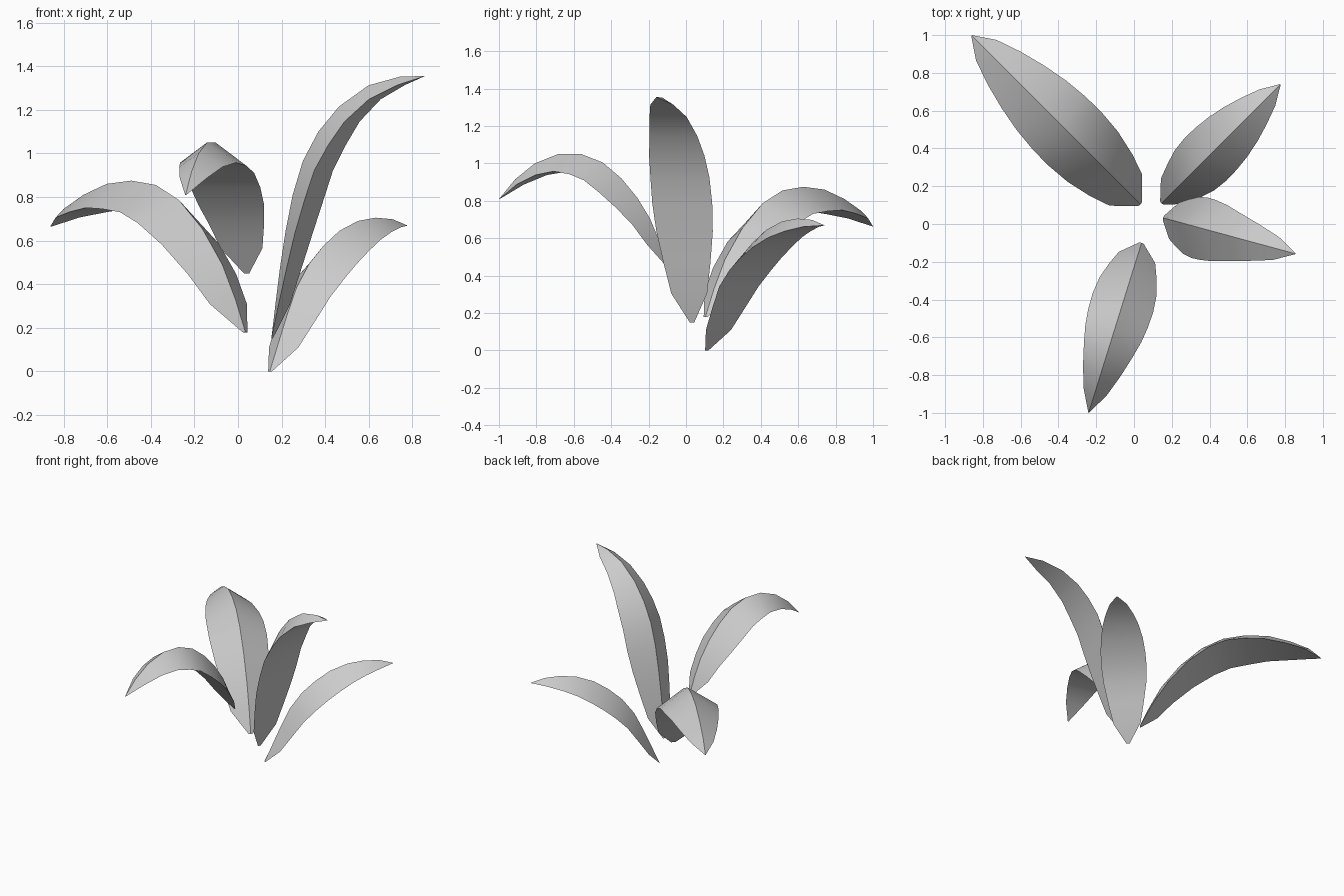
import bpy, bmesh
from math import radians, cos, sin
from mathutils import Vector

if "Cube" in bpy.data.objects:
    bpy.data.objects.remove(bpy.data.objects["Cube"])

CENTRE = Vector((0.087, 0.051, 0))

# Half width and edge droop at each station from base to tip
WIDTH = [0.015, 0.12, 0.157, 0.188, 0.20, 0.197, 0.185, 0.16, 0.124, 0.077, 0.003]
DROOP = [0.002, 0.05, 0.08, 0.105, 0.125, 0.13, 0.13, 0.112, 0.085, 0.047, 0.002]


def leaf(name, angle, scale, rib):
    """Solid leaf: ridged top along the midrib (distance out, height), flat underside."""
    a = radians(angle)
    out = Vector((cos(a), sin(a), 0))
    side = Vector((-sin(a), cos(a), 0))
    up = Vector((0, 0, 1))
    bm = bmesh.new()
    rows = []
    for i, (r, z) in enumerate(rib):
        p, q = rib[max(i - 1, 0)], rib[min(i + 1, len(rib) - 1)]
        t = Vector((q[0] - p[0], q[1] - p[1])).normalized()
        mid = CENTRE + out * r + up * z
        drop = (out * t.y - up * t.x) * DROOP[i] * scale
        w = side * WIDTH[i] * scale
        rows.append([bm.verts.new(v) for v in (mid + drop - w, mid, mid + drop + w)])
    for lo, hi in zip(rows, rows[1:]):
        for k in range(3):
            n = (k + 1) % 3
            bm.faces.new((lo[k], hi[k], hi[n], lo[n]))
    bm.faces.new(rows[0])
    bm.faces.new(rows[-1])
    bmesh.ops.recalc_face_normals(bm, faces=bm.faces)
    me = bpy.data.meshes.new(name)
    bm.to_mesh(me)
    bm.free()
    ob = bpy.data.objects.new(name, me)
    bpy.context.collection.objects.link(ob)
    bpy.ops.object.select_all(action='DESELECT')
    ob.select_set(True)
    bpy.context.view_layer.objects.active = ob
    bpy.ops.object.shade_smooth_by_angle(angle=radians(30))


# Tall upright leaf on the right
leaf("leaf_tall", -15.2, 0.83, [
    (.07, .15), (.088, .31), (.11, .48), (.137, .65), (.17, .81), (.218, .965),
    (.292, 1.10), (.39, 1.215), (.53, 1.312), (.68, 1.352), (.795, 1.355)])
# Low leaf at back right
leaf("leaf_low", 45, 0.79, [
    (.083, 0), (.137, .125), (.194, .255), (.257, .385), (.34, .495), (.43, .575),
    (.535, .645), (.655, .69), (.77, .705), (.88, .698), (.973, .67)])
# Long arching leaf at back left
leaf("leaf_long", 135, 1.0, [
    (.075, .18), (.14, .33), (.225, .49), (.355, .655), (.505, .785), (.655, .855),
    (.815, .875), (.975, .86), (1.125, .81), (1.255, .745), (1.34, .665)])
# High curling leaf at the front
leaf("leaf_front", -107.3, 0.84, [
    (.158, .45), (.20, .58), (.255, .705), (.325, .815), (.415, .92), (.52, 1.005),
    (.64, 1.05), (.77, 1.05), (.90, 1.0), (1.01, .915), (1.1, .81)])
